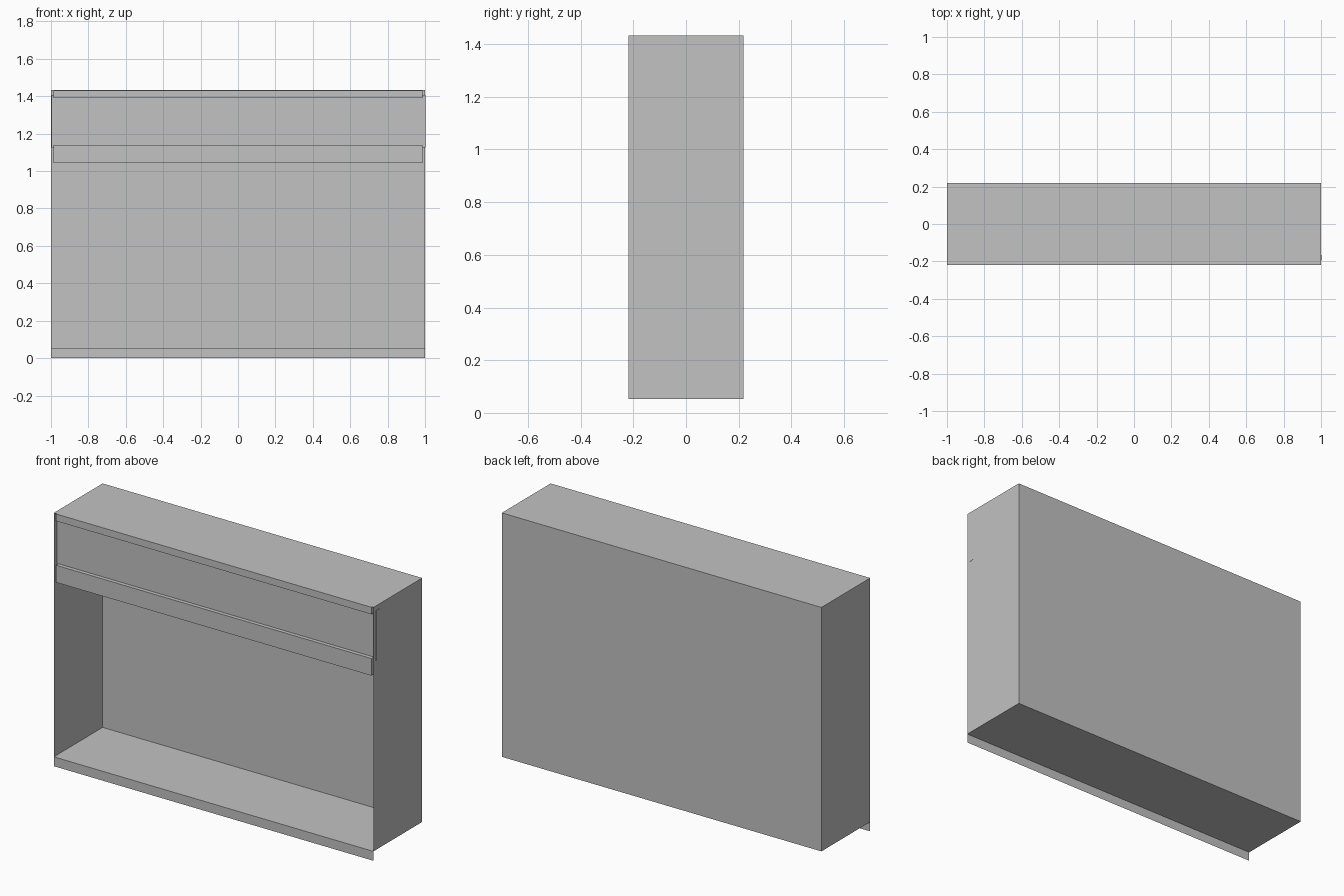
import bpy
import bmesh
from mathutils import Vector

old = bpy.data.objects.get("Cube")
if old:
    bpy.data.objects.remove(old, do_unlink=True)

# Single plain grey
grey = bpy.data.materials.new("plain_grey")
grey.use_nodes = True
colour = (0.54, 0.54, 0.54, 1)
grey.diffuse_color = colour
grey.node_tree.nodes["Principled BSDF"].inputs["Base Color"].default_value = colour

HALF_DEPTH = 0.218
BASE = 0.053
TOP = 1.433


def box(name, low, high, open_front=False):
    """Box between two corners, optionally without its front face."""
    low, high = Vector(low), Vector(high)
    bm = bmesh.new()
    bmesh.ops.create_cube(bm, size=1)
    for v in bm.verts:
        v.co = (low + high) / 2 + v.co * (high - low)
    if open_front:
        front = [f for f in bm.faces if f.normal.y < -0.5]
        bmesh.ops.delete(bm, geom=front, context="FACES")
    return finish(name, bm)


def finish(name, bm):
    mesh = bpy.data.meshes.new(name)
    bm.to_mesh(mesh)
    bm.free()
    mesh.materials.append(grey)
    obj = bpy.data.objects.new(name, mesh)
    bpy.context.collection.objects.link(obj)
    return obj


# Thin-walled cabinet, open at the front
box("cabinet_shell", (-1, -HALF_DEPTH, BASE), (1, HALF_DEPTH, TOP), open_front=True)

# Thin skirt hanging below the front edge
bm = bmesh.new()
corners = [(-1, 0), (1, 0), (1, BASE), (-1, BASE)]
bm.faces.new([bm.verts.new((x, -HALF_DEPTH, z)) for x, z in corners])
finish("front_skirt", bm)

# Recessed upper panel, its left end just breaking through the side
box("upper_panel", (-0.997, -0.195, 1.125), (1.002, -0.165, 1.407))

# Rails above and below the panel
for name, low, high in (("top_rail", 1.39, 1.43), ("lower_rail", 1.043, 1.14)):
    box(name, (-0.987, -0.217, low), (0.987, -0.155, high))
